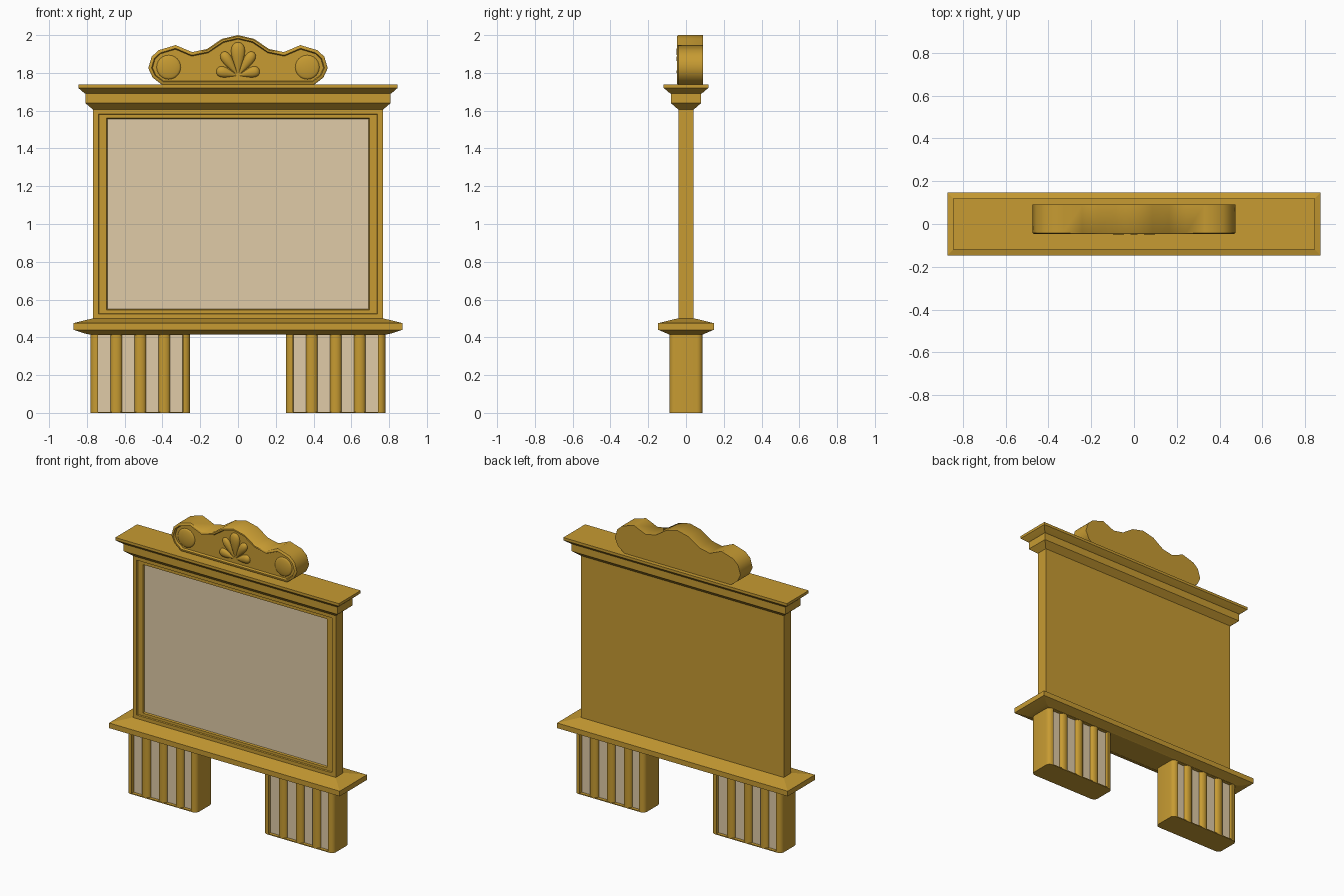
import bpy, bmesh, math
from mathutils import Matrix, Vector

if "Cube" in bpy.data.objects:
    bpy.data.objects.remove(bpy.data.objects["Cube"])


def material(name, col):
    m = bpy.data.materials.new(name)
    m.diffuse_color = (*col, 1)
    m.use_nodes = True
    m.node_tree.nodes["Principled BSDF"].inputs["Base Color"].default_value = m.diffuse_color
    return m


GOLD = material("golden wood", (0.571, 0.328, 0.032))
PANEL = material("pale panel", (0.745, 0.595, 0.385))


def finish(name, bm, angle=30):
    bm.normal_update()
    me = bpy.data.meshes.new(name)
    bm.to_mesh(me)
    bm.free()
    me.materials.append(GOLD)
    me.materials.append(PANEL)
    ob = bpy.data.objects.new(name, me)
    bpy.context.collection.objects.link(ob)
    bpy.ops.object.select_all(action='DESELECT')
    ob.select_set(True)
    bpy.context.view_layer.objects.active = ob
    bpy.ops.object.shade_smooth_by_angle(angle=math.radians(angle))
    return ob


def loft(rings):
    """Skin through closed rings of equal length, capped; returns bmesh and last cap."""
    bm = bmesh.new()
    vs = [[bm.verts.new(p) for p in r] for r in rings]
    n = len(vs[0])
    for a, b in zip(vs, vs[1:]):
        for i in range(n):
            j = (i + 1) % n
            bm.faces.new((a[i], a[j], b[j], b[i]))
    bm.faces.new(vs[0][::-1])
    cap = bm.faces.new(vs[-1])
    bmesh.ops.recalc_face_normals(bm, faces=bm.faces)
    return bm, cap


def level(hx, hy, z):
    return [(-hx, -hy, z), (hx, -hy, z), (hx, hy, z), (-hx, hy, z)]


def upright(hx, z0, z1, y):
    return [(-hx, y, z0), (hx, y, z0), (hx, y, z1), (-hx, y, z1)]


# Fluted pedestals, panelled front and back
HX, HY, DEEP, R = 0.264, 0.088, 0.066, 0.03


def corner(sx):
    a0 = 180 if sx < 0 else 270
    return [(sx * (HX - R) + R * math.cos(math.radians(a0 + k * 18)),
             -(HY - R) + R * math.sin(math.radians(a0 + k * 18))) for k in range(6)]


plain = corner(-1) + corner(1)
fluted = corner(-1) + [(-0.225, -HY), (-0.224, -DEEP)]
for c in (-0.127, 0, 0.127):
    for k in range(11):
        t = math.pi * (1 - k / 10)
        fluted.append((c + 0.031 * math.cos(t), -DEEP - 0.022 * math.sin(t)))
fluted += [(0.224, -DEEP), (0.225, -HY)] + corner(1)

for side, cx in (("left", -0.517), ("right", 0.517)):
    def slab(half, z0, z1):
        pts = half + [(-x, -y) for x, y in half]
        return loft([[(cx + x, y, z) for x, y in pts] for z in (z0, z1)])[0]
    bm = slab(fluted, 0.006, 0.413)
    for f in bm.faces:
        if all(abs(abs(v.co.y) - DEEP) < 1e-4 for v in f.verts):
            f.material_index = 1
    finish(side + "_pedestal", bm)
    finish(side + "_pedestal_foot", slab(plain, 0, 0.006))
    finish(side + "_pedestal_cap", slab(plain, 0.413, 0.42))

# Shelf
finish("shelf", loft([level(0.785, 0.09, 0.415), level(0.81, 0.10, 0.42), level(0.872, 0.147, 0.44),
                      level(0.872, 0.147, 0.475), level(0.77, 0.045, 0.5)])[0], 10)

# Main board with stepped frame and recessed pale panel on the front
bm, cap = loft([upright(0.767, 0.49, 1.62, 0.04), upright(0.767, 0.49, 1.62, -0.04),
                upright(0.738, 0.524, 1.582, -0.04), upright(0.735, 0.527, 1.579, -0.032),
                upright(0.697, 0.545, 1.560, -0.032), upright(0.692, 0.549, 1.556, -0.02)])
cap.material_index = 1
finish("board", bm, 10)

# Cornice
finish("cornice", loft([level(0.767, 0.04, 1.605), level(0.808, 0.08, 1.64), level(0.808, 0.08, 1.69),
                        level(0.814, 0.086, 1.693), level(0.845, 0.118, 1.72),
                        level(0.845, 0.118, 1.738)])[0], 30)

# Crest with raised rim
half = [(0.40, 1.735), (0.452, 1.775), (0.475, 1.825), (0.457, 1.886), (0.42, 1.92),
        (0.33, 1.947), (0.243, 1.91), (0.165, 1.926), (0.085, 1.98), (0, 2.0)]
outline = half + [(-x, z) for x, z in half[-2::-1]]
bm, cap = loft([[(x, y, z) for x, z in outline] for y in (0.09, -0.041)])
for t, d in ((0.006, 0.006), (0.01, 0), (0.005, -0.015)):
    bmesh.ops.inset_individual(bm, faces=[cap], thickness=t, depth=d, use_even_offset=True)
finish("crest", bm, 45)

# Round rosettes, shallow domes with a soft rim
for side, cx in (("left", -0.367), ("right", 0.367)):
    rings = [[(cx + r * math.cos(math.tau * k / 24), y, 1.83 + r * math.sin(math.tau * k / 24))
              for k in range(24)]
             for r, y in ((0.066, -0.028), (0.062, -0.036), (0.054, -0.039),
                          (0.035, -0.043), (0.012, -0.045))]
    finish(side + "_rosette", loft(rings)[0], 60)

# Fan of plump petals
for i, (ang, length, width) in enumerate(((0, 0.178, 0.056), (-34, 0.15, 0.042), (34, 0.15, 0.042),
                                          (-76, 0.118, 0.044), (76, 0.118, 0.044))):
    bm = bmesh.new()
    bmesh.ops.create_uvsphere(bm, u_segments=16, v_segments=12, radius=1)
    for v in bm.verts:
        t = (v.co.z + 1) / 2
        w = 0.08 + 0.92 * t
        v.co = Vector((v.co.x * width * w, v.co.y * 0.03 * w, t * length))
    bm.transform(Matrix.Translation((0, -0.03, 1.785)) @ Matrix.Rotation(math.radians(ang), 4, 'Y'))
    finish("petal_%d" % (i + 1), bm, 60)
